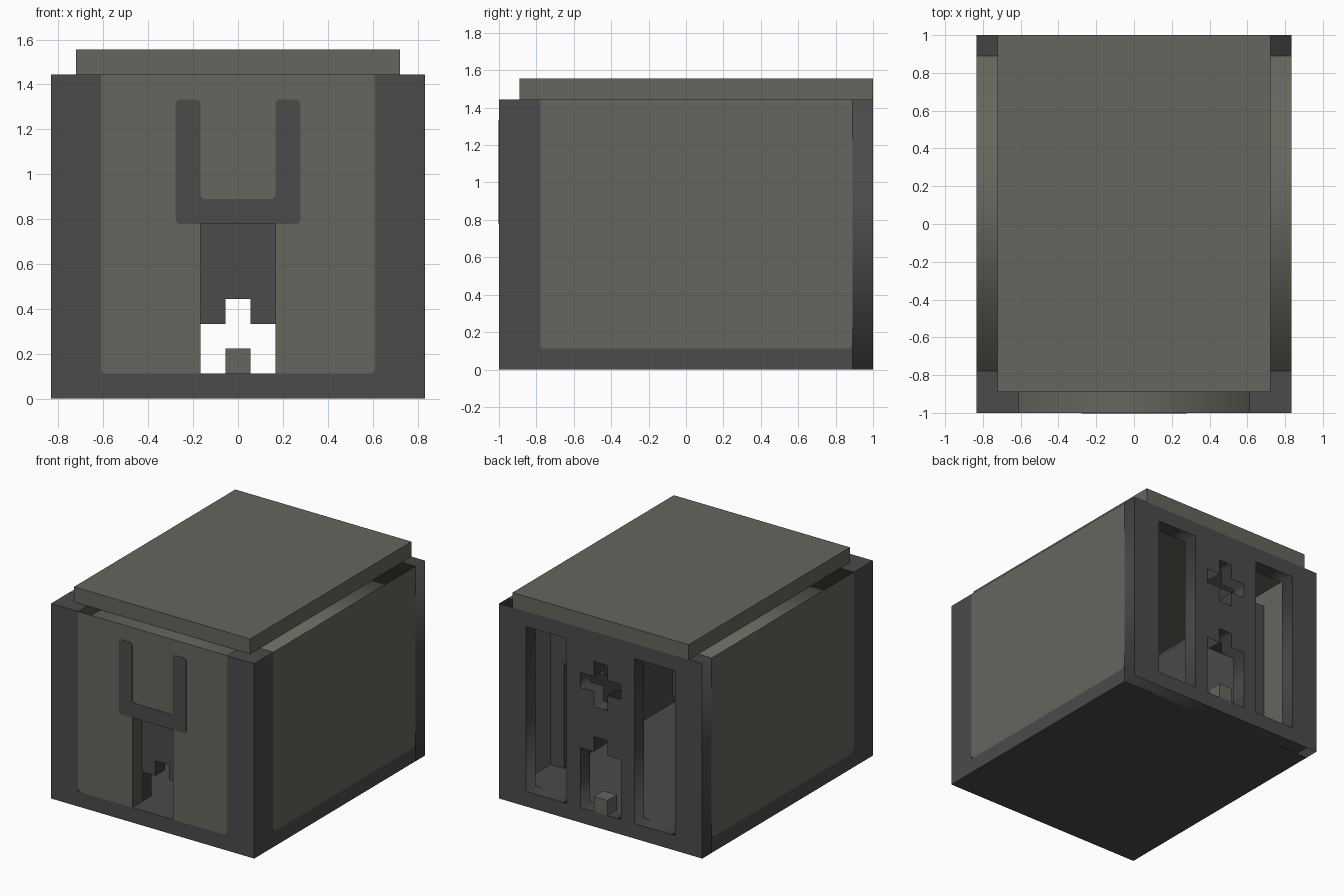
import bpy, bmesh
from math import cos, sin, pi
from mathutils import Vector

U = 1 / 9  # building unit


def material(name, colour):
    m = bpy.data.materials.new(name)
    m.use_nodes = True
    m.diffuse_color = (*colour, 1)
    m.node_tree.nodes["Principled BSDF"].inputs["Base Color"].default_value = (*colour, 1)
    return m


LIGHT = material("warm grey", (0.133, 0.133, 0.112))
DARK = material("charcoal", (0.070, 0.070, 0.070))


def finish(name, bm, mat):
    bmesh.ops.recalc_face_normals(bm, faces=bm.faces)
    me = bpy.data.meshes.new(name)
    bm.to_mesh(me)
    bm.free()
    me.materials.append(mat)
    ob = bpy.data.objects.new(name, me)
    bpy.context.collection.objects.link(ob)
    return ob


def box(name, x, y, z, mat):
    """Box from ranges in building units."""
    bm = bmesh.new()
    bmesh.ops.create_cube(bm, size=1)
    for v in bm.verts:
        v.co = [U * (lo + (c + 0.5) * (hi - lo)) for c, (lo, hi) in zip(v.co, (x, y, z))]
    return finish(name, bm, mat)


def rounded(points, r=0.2, only=None):
    """Round the corners of a right-angled outline."""
    out = []
    for i, p in enumerate(points):
        if only is not None and i not in only:
            out.append(p)
            continue
        p = Vector(p)
        a = (Vector(points[i - 1]) - p).normalized()
        b = (Vector(points[(i + 1) % len(points)]) - p).normalized()
        for k in range(5):
            t = k / 4 * pi / 2
            out.append(tuple(p + r * (a * (1 - sin(t)) + b * (1 - cos(t)))))
    return out


def rect(u0, u1, v0, v1):
    return [(u0, v0), (u1, v0), (u1, v1), (u0, v1)]


def prism(name, loops, axis, lo, hi, mat):
    """Outline with optional holes, extruded along x or y."""
    cu = bpy.data.curves.new(name, 'CURVE')
    cu.dimensions = '2D'
    cu.fill_mode = 'BOTH'
    cu.extrude = (hi - lo) / 2
    for loop in loops:
        s = cu.splines.new('POLY')
        s.points.add(len(loop) - 1)
        for pt, (u, v) in zip(s.points, loop):
            pt.co = (u, v, 0, 1)
        s.use_cyclic_u = True
    tmp = bpy.data.objects.new(name + " outline", cu)
    bpy.context.collection.objects.link(tmp)
    bpy.context.view_layer.update()
    me = bpy.data.meshes.new_from_object(tmp.evaluated_get(bpy.context.evaluated_depsgraph_get()))
    bpy.data.objects.remove(tmp)
    bm = bmesh.new()
    bm.from_mesh(me)
    bpy.data.meshes.remove(me)
    bmesh.ops.remove_doubles(bm, verts=bm.verts, dist=0.001)
    mid = (lo + hi) / 2
    for v in bm.verts:
        u, h, w = v.co
        v.co = Vector((u, mid + w, h) if axis == 'y' else (mid + w, u, h)) * U
    return finish(name, bm, mat)


def doorway(top):
    """Stepped doorway, listed from its lower left round to its lower right."""
    return [(-1.5, 1), (-1.5, top), (-.5, top), (-.5, top + 1),
            (.5, top + 1), (.5, top), (1.5, top), (1.5, 1)]


if "Cube" in bpy.data.objects:
    bpy.data.objects.remove(bpy.data.objects["Cube"])

# Base and lid
box("base", (-7.5, 7.5), (-9, 8), (0, 1), DARK)
box("lid", (-6.5, 6.5), (-8, 9), (13, 14), LIGHT)

# Side walls, corner posts and inner lining
for side, s in (("right", -1), ("left", 1)):
    def span(a, b):
        return tuple(sorted((s * a, s * b)))
    prism(side + "_wall", [rounded(rect(-7, 8, 1, 13), only=(0, 1))], 'x', *span(6.5, 7.5), LIGHT)
    box(side + "_wall_core", span(6.55, 7.45), (-7, 8), (1, 12.9), DARK)
    box(side + "_front_post", span(5.5, 7.5), (-9, -8), (1, 13), DARK)
    box(side + "_inner_post", span(6.5, 7.5), (-8, -7), (1, 13), DARK)
    box(side + "_front_core", span(5, 5.5), (-8.95, -8), (1, 12.9), DARK)
    box(side + "_lining", span(5.5, 6.5), (-7, 5), (1, 12), DARK)
    box(side + "_lintel", span(2.5, 5.5), (4, 5), (8, 12), DARK)

# Front panel with the tall opening, and the stepped partition behind it
panel = [(-5.5, 1), (-1.5, 1), (-1.5, 7), (1.5, 7), (1.5, 1), (5.5, 1), (5.5, 13), (-5.5, 13)]
prism("front_panel", [rounded(panel, only=(0, 5))], 'y', -9, -8, LIGHT)
prism("front_partition", [[(-6.5, 1)] + doorway(3) + [(6.5, 1), (6.5, 13), (-6.5, 13)]],
      'y', -8, -7, DARK)

# Painted fork mark above the opening
fork = [(-2.5, 7), (2.5, 7), (2.5, 12), (1.5, 12), (1.5, 8), (-1.5, 8), (-1.5, 12), (-2.5, 12)]
prism("front_fork_mark", [rounded(fork)], 'y', -9.03, -8.99, DARK)

# Back wall with two tall windows, a cross and a stepped doorway
cross = [(-1.5, 9), (-.5, 9), (-.5, 8), (.5, 8), (.5, 9), (1.5, 9),
         (1.5, 10), (.5, 10), (.5, 11), (-.5, 11), (-.5, 10), (-1.5, 10)]
prism("back_wall", [rect(-7.5, 7.5, 0, 13), rect(-5.5, -2.5, 1, 12), rect(2.5, 5.5, 1, 12),
                    cross, doorway(5)], 'y', 8, 9, DARK)
box("doorway_block", (-.5, .5), (8, 9), (1, 2), LIGHT)
